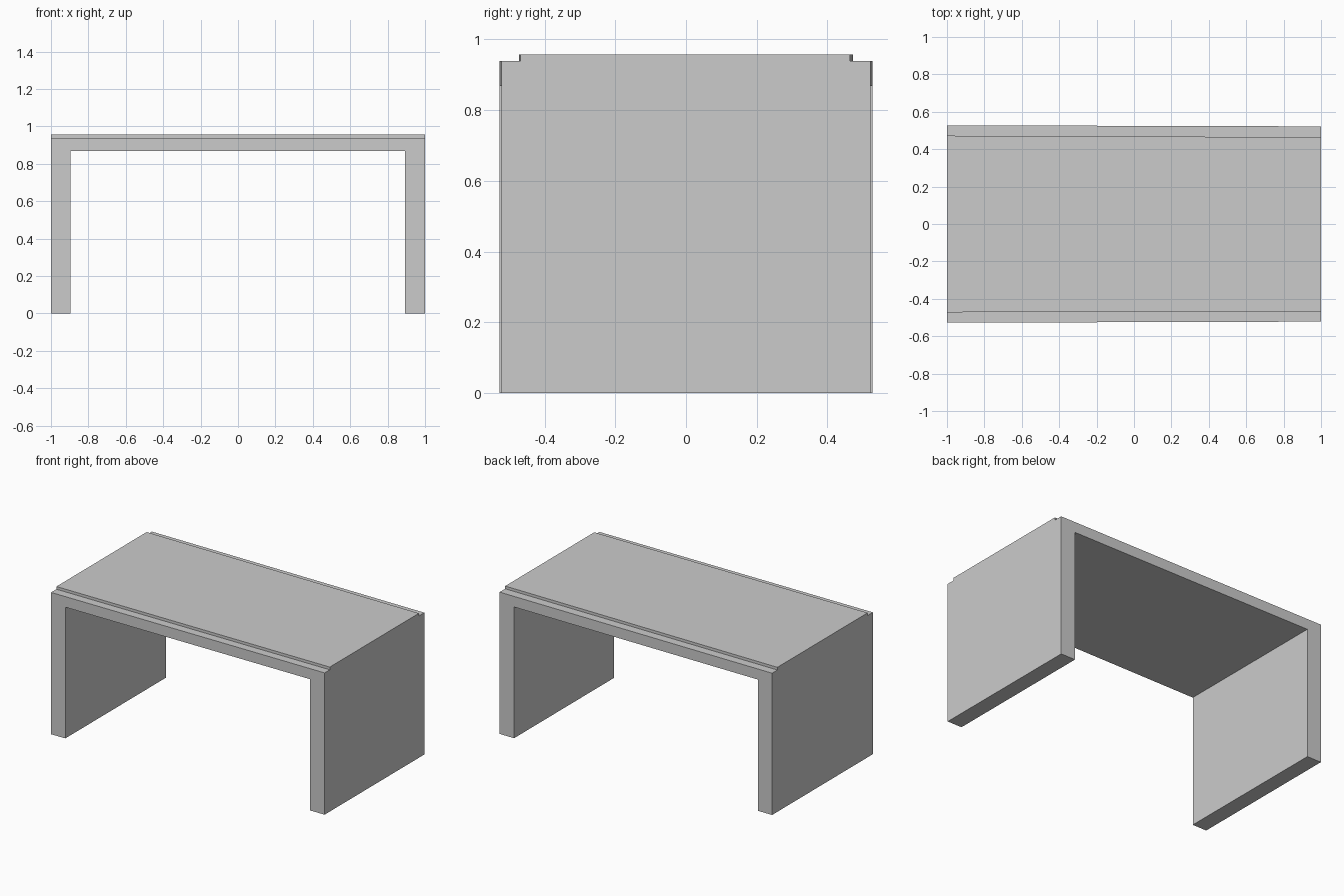
import bpy, bmesh

if "Cube" in bpy.data.objects:
    bpy.data.objects.remove(bpy.data.objects["Cube"])

STATIONS = [-1.0, -0.896, 0.894, 1.0]      # outer and inner leg faces along x
Z_UNDER, Z_LEDGE, Z_TOP = 0.869, 0.939, 0.957


def lerp(a, b, x):
    return a + (b - a) * (x + 1) / 2


def section(x):
    # stepped tabletop cross-section, slightly narrower towards +x
    w = lerp(0.5275, 0.522, x)
    front, back = lerp(-0.472, -0.468, x), lerp(0.472, 0.464, x)
    return [(-w, Z_UNDER), (w, Z_UNDER), (w, Z_LEDGE), (back, Z_LEDGE),
            (back, Z_TOP), (front, Z_TOP), (front, Z_LEDGE), (-w, Z_LEDGE)]


bm = bmesh.new()

# Tabletop with a ledge along the front and back, lofted along x
rings = [[bm.verts.new((x, y, z)) for y, z in section(x)] for x in STATIONS]
undersides = []
for a, b in zip(rings, rings[1:]):
    for i in range(8):
        j = (i + 1) % 8
        face = bm.faces.new((a[i], a[j], b[j], b[i]))
        if i == 0:
            undersides.append(face)
bm.faces.new(rings[0])
bm.faces.new(rings[-1])

# Slab legs pulled down from the two end strips
for strip in (undersides[0], undersides[2]):
    foot = bmesh.ops.extrude_discrete_faces(bm, faces=[strip])["faces"][0]
    for v in foot.verts:
        v.co.z = 0

bmesh.ops.recalc_face_normals(bm, faces=bm.faces)
mesh = bpy.data.meshes.new("table_frame")
bm.to_mesh(mesh)
bm.free()
bpy.context.collection.objects.link(bpy.data.objects.new("table_frame", mesh))
